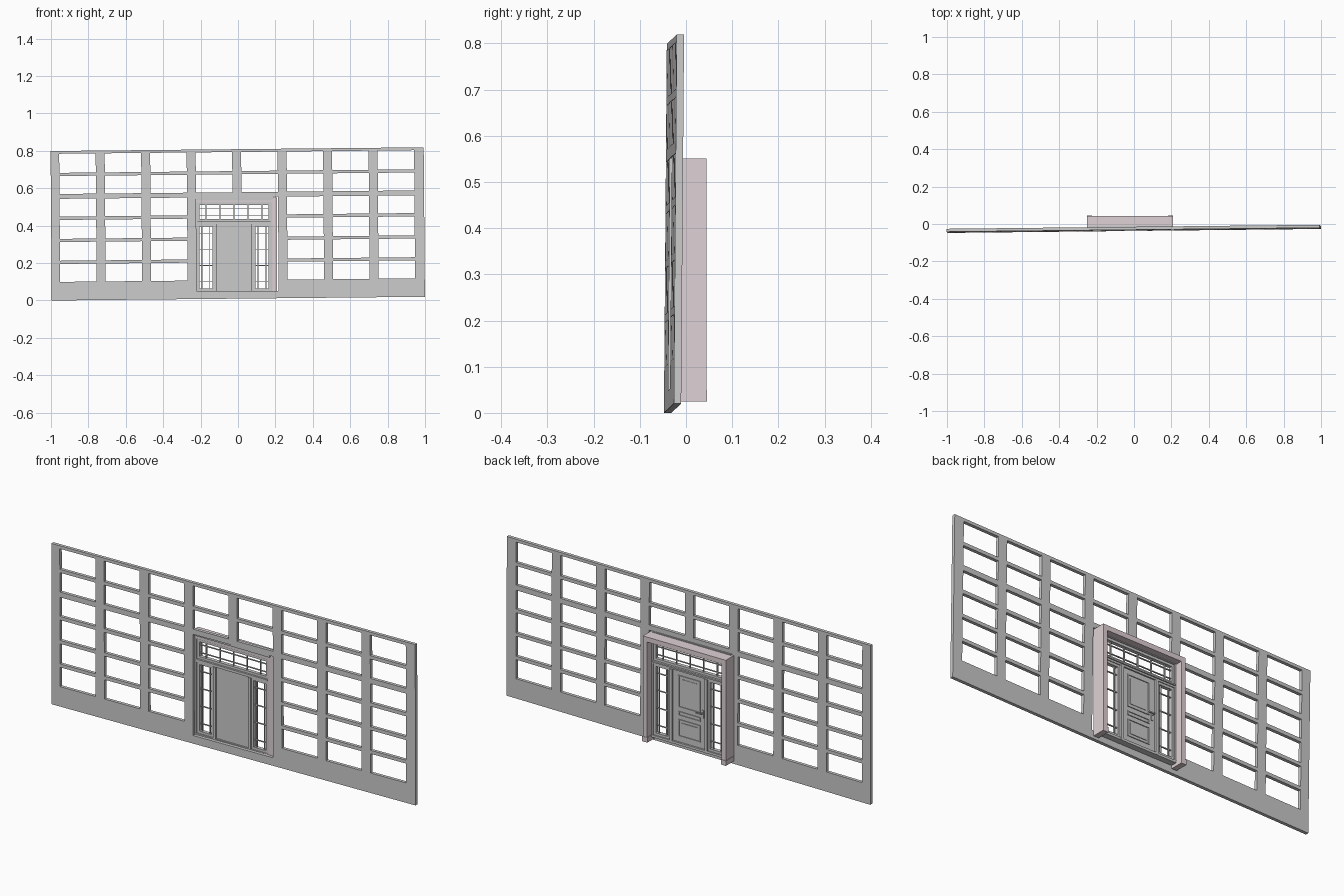
import bpy, bmesh
from mathutils import Vector

CX = -0.0215          # centre line of the doorway

pink = bpy.data.materials.new("pale_pink")
pink.diffuse_color = (0.74, 0.64, 0.66, 1)


def make(name, bm, mat=None):
    me = bpy.data.meshes.new(name)
    bmesh.ops.recalc_face_normals(bm, faces=bm.faces)
    bm.to_mesh(me)
    bm.free()
    ob = bpy.data.objects.new(name, me)
    bpy.context.collection.objects.link(ob)
    if mat:
        me.materials.append(mat)
    return ob


def add_box(bm, x0, x1, y0, y1, z0, z1):
    vs = bmesh.ops.create_cube(bm, size=1)["verts"]
    for v in vs:
        v.co = Vector((CX + (x0 + x1) / 2 + v.co.x * (x1 - x0),
                       (y0 + y1) / 2 + v.co.y * (y1 - y0),
                       (z0 + z1) / 2 + v.co.z * (z1 - z0)))


def boxes(name, items, mat=None, mirror=False):
    bm = bmesh.new()
    for x0, x1, *rest in items:
        add_box(bm, x0, x1, *rest)
        if mirror:
            add_box(bm, -x1, -x0, *rest)
    return make(name, bm, mat)


def border(x0, x1, z0, z1, w, y0, y1):
    """Four bars forming a rectangular frame."""
    return [(x0, x0 + w, y0, y1, z0, z1), (x1 - w, x1, y0, y1, z0, z1),
            (x0 + w, x1 - w, y0, y1, z0, z0 + w), (x0 + w, x1 - w, y0, y1, z1 - w, z1)]


# Window wall: grid of cells with openings left out, slightly out of true
xs = [-0.999]
for i in range(8):
    x = -0.953 + i * 0.2432
    xs += [x, x + 0.195]
xs.append(0.996)
zs = [0.0, 0.04]
for lo, hi in ((0.099, 0.195), (0.212, 0.312), (0.329, 0.43),
               (0.448, 0.543), (0.569, 0.665), (0.682, 0.784)):
    zs += [lo, hi]
zs.append(0.799)

bm = bmesh.new()
grid = [[bm.verts.new((x, 0, z)) for z in zs] for x in xs]
for i in range(len(xs) - 1):
    for j in range(len(zs) - 1):
        window = i % 2 == 1 and j >= 2 and j % 2 == 0
        doorway = 7 <= i <= 9 and 1 <= j <= 8
        if not (window or doorway):
            bm.faces.new((grid[i][j], grid[i + 1][j], grid[i + 1][j + 1], grid[i][j + 1]))
bmesh.ops.delete(bm, geom=[v for v in bm.verts if not v.link_faces], context='VERTS')
front = bm.faces[:]
ext = bmesh.ops.extrude_face_region(bm, geom=front, use_keep_orig=True)
for v in (g for g in ext["geom"] if isinstance(g, bmesh.types.BMVert)):
    v.co.y += 0.016
for v in bm.verts:
    x, y, z = v.co
    v.co = (x - 0.008 * (z - 0.4), y - 0.034 + 0.0107 * x + 0.0078 * (z - 0.4), z + 0.01 + 0.01 * x)
make("window_wall", bm)

# Pale portal on the back with jambs, hood and feet
boxes("portal_jambs", [(0.205, 0.229, -0.02, 0.044, 0.05, 0.526)], pink, True)
boxes("portal_hood", [(-0.229, 0.229, -0.02, 0.044, 0.526, 0.551)], pink)
boxes("portal_feet", [(0.203, 0.231, -0.018, 0.046, 0.025, 0.05)], pink, True)

# Stepped cornice under the hood and outer door frame
boxes("head_moulding", [(-0.217, 0.215, -0.028, -0.012, 0.543, 0.556),
                        (-0.205, 0.205, -0.022, 0.016, 0.534, 0.543),
                        (-0.205, 0.205, -0.016, 0.010, 0.522, 0.534)])
boxes("frame_stiles", [(0.196, 0.205, -0.016, 0.010, 0.045, 0.522)], mirror=True)
boxes("threshold", [(-0.205, 0.205, -0.018, 0.012, 0.04, 0.052)])
boxes("transom_bar", [(-0.196, 0.196, -0.016, 0.010, 0.408, 0.424),
                      (-0.196, 0.196, -0.021, 0.016, 0.417, 0.424)])
boxes("door_posts", [(0.090, 0.104, -0.019, 0.014, 0.04, 0.408)], mirror=True)

# Transom window with glazing bars
T = border(-0.196, 0.196, 0.424, 0.522, 0.012, -0.012, 0.006)
for x in (-0.15, -0.075, 0, 0.075, 0.15):
    T.append((x - 0.002, x + 0.002, -0.007, 0.001, 0.436, 0.51))
for z in (0.453, 0.493):
    T.append((-0.184, 0.184, -0.006, 0.000, z - 0.002, z + 0.002))
boxes("transom_window", T)

# Sidelights with margin-pane glazing bars
S = border(0.104, 0.196, 0.052, 0.408, 0.012, -0.012, 0.006)
for x in (0.129, 0.171):
    S.append((x - 0.002, x + 0.002, -0.007, 0.001, 0.064, 0.396))
for z in (0.1, 0.187, 0.274, 0.36):
    S.append((0.116, 0.184, -0.006, 0.000, z - 0.002, z + 0.002))
boxes("sidelights", S, mirror=True)

# Door leaf, with raised panel mouldings on the back
boxes("door_leaf", [(-0.090, 0.090, -0.010, 0.003, 0.052, 0.408)])
P = []
for z0, z1 in ((0.225, 0.385), (0.183, 0.205), (0.08, 0.165)):
    P += border(-0.06, 0.06, z0, z1, 0.005, 0.003, 0.007)
P += [(-0.045, 0.045, 0.003, 0.006, 0.095, 0.15), (-0.045, 0.045, 0.003, 0.005, 0.242, 0.368)]
boxes("door_panels", P)

# Lever handle
boxes("door_handle", [(-0.080, -0.070, 0.003, 0.006, 0.205, 0.245),
                      (-0.078, -0.072, 0.006, 0.020, 0.229, 0.235),
                      (-0.078, -0.046, 0.017, 0.022, 0.229, 0.235)])
